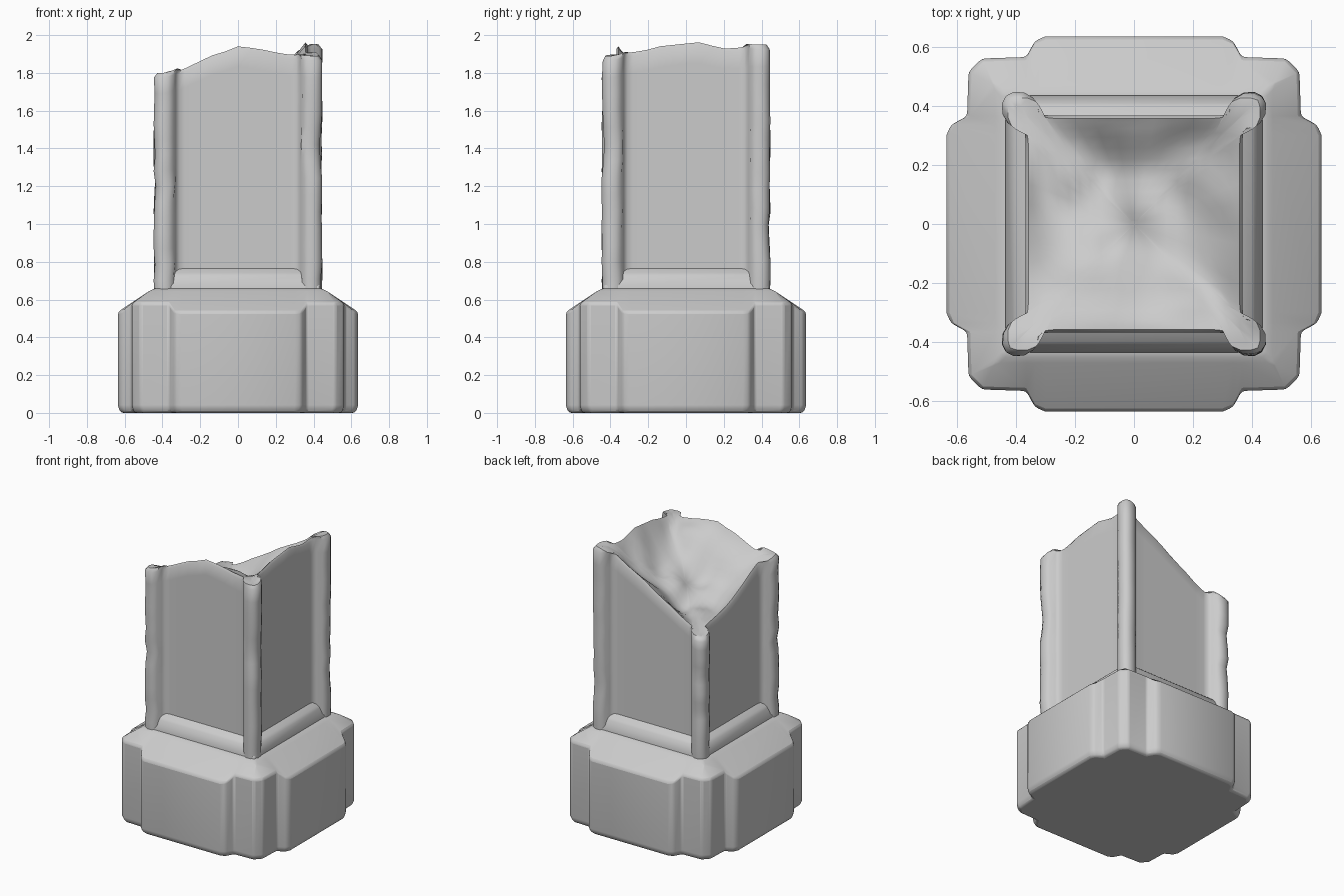
import bpy, bmesh, math
from mathutils import Vector, noise

if "Cube" in bpy.data.objects:
    bpy.data.objects.remove(bpy.data.objects["Cube"])


def quad_symmetric(points):
    """Repeat a quarter outline four times around z."""
    out = []
    for k in range(4):
        c, s = round(math.cos(k * math.pi / 2)), round(math.sin(k * math.pi / 2))
        out += [(x * c - y * s, x * s + y * c) for x, y in points]
    return out


def loft(name, rings, bevel=0.0, angle=40):
    """Skin a stack of rings, closing both ends."""
    bm = bmesh.new()
    loops = [[bm.verts.new(p) for p in r] for r in rings]
    n = len(loops[0])
    for a, b in zip(loops, loops[1:]):
        for i in range(n):
            j = (i + 1) % n
            bm.faces.new((a[i], a[j], b[j], b[i]))
    bm.faces.new(loops[0][::-1])
    bm.faces.new(loops[-1])
    bmesh.ops.remove_doubles(bm, verts=bm.verts, dist=0.0005)
    bmesh.ops.recalc_face_normals(bm, faces=bm.faces)
    me = bpy.data.meshes.new(name)
    bm.to_mesh(me)
    bm.free()
    ob = bpy.data.objects.new(name, me)
    bpy.context.collection.objects.link(ob)
    if bevel:
        m = ob.modifiers.new("soft_edges", 'BEVEL')
        m.width, m.segments, m.limit_method = bevel, 2, 'ANGLE'
        m.angle_limit = math.radians(25)
    bpy.ops.object.select_all(action='DESELECT')
    ob.select_set(True)
    bpy.context.view_layer.objects.active = ob
    bpy.ops.object.shade_smooth_by_angle(angle=math.radians(angle))
    return ob


def interp(keys, t):
    for (t0, z0), (t1, z1) in zip(keys, keys[1:]):
        if t <= t1:
            return z0 + (z1 - z0) * (t - t0) / (t1 - t0)
    return keys[-1][1]


# Broken rim heights along each face
FRONT = [(-1, 1.80), (-.8, 1.83), (-.4, 1.92), (0, 1.975), (.35, 1.95), (.75, 1.90), (1, 1.89)]
RIGHT = [(-1, 1.89), (-.7, 1.93), (-.3, 1.97), (.1, 2.0), (.5, 1.96), (1, 1.95)]
BACK = [(-1, 1.52), (-.75, 1.56), (0, 1.74), (.75, 1.90), (1, 1.95)]
LEFT = [(-1, 1.80), (-.75, 1.76), (0, 1.63), (.75, 1.54), (1, 1.52)]


def fracture(x, y):
    """Blend the four rims and scoop out the middle."""
    u, v = (max(-1, min(1, c / 0.38)) for c in (x, y))
    a, b = (u + 1) / 2, (v + 1) / 2
    edge = ((1 - b) * interp(FRONT, u) + b * interp(BACK, u)
            + (1 - a) * interp(LEFT, v) + a * interp(RIGHT, v))
    corner = (1 - a) * ((1 - b) * 1.80 + b * 1.52) + a * ((1 - b) * 1.89 + b * 1.95)
    bowl = (1 - u * u) * (1 - v * v)
    rough = 0.06 * noise.noise(Vector((x * 6, y * 6, 3.1))) * min(1, bowl * 3)
    return edge - corner - 0.24 * bowl + rough


# Plinth: stepped square plan with sloping shoulders
plan = quad_symmetric([(.635, -.30), (.635, .30), (.62, .335), (.565, .365),
                       (.56, .515), (.515, .56), (.365, .565), (.335, .62)])


def plinth_ring(inset, z, limit=9.0):
    ring = []
    for x, y in plan:
        p = [math.copysign(min(abs(c) * (1 - inset), limit), c) for c in (x, y)]
        lift = 0.045 if z > .4 and limit > 1 and max(abs(x), abs(y)) < .6 else 0
        ring.append((p[0], p[1], z + lift))
    return ring


loft("plinth", [plinth_ring(.025, 0), plinth_ring(0, .03), plinth_ring(0, .535),
                plinth_ring(0, .645, .47), plinth_ring(0, .66, .44)], bevel=.012)

# Sloped footing under the panels
loft("shaft_footing", [[(s * r, t * r, z) for s, t in ((1, -1), (1, 1), (-1, 1), (-1, -1))]
                       for r, z in ((.435, .62), (.435, .67), (.405, .735), (.36, .77))],
     bevel=.01)

# Shaft: recessed panels between rounded corner ribs, broken at the top
panel = [(.367, i * .28 / 4) for i in range(-4, 5)]
rib = [(.37, .31), (.388, .33), (.425, .34), (.442, .37), (.443, .405), (.43, .43)]
outline = quad_symmetric(panel + rib + [(y, x) for x, y in rib[::-1]])


def shaft_ring(t):
    ring = []
    for x, y in outline:
        w = 1.0
        if max(abs(x), abs(y)) > .4:
            w += .035 * noise.noise(Vector((x * 3, y * 3, t * 9))) * (0 < t)
        w = min(w, 1.008)
        ring.append((x * w, y * w, .62 + t * (fracture(x, y) - .025 - .62)))
    return ring


def top_ring(s):
    ring = []
    for x, y in outline:
        # Ribs draw back to a square as the rings shrink
        k = min(1, (1 - s) / .25)
        lim = .445 + (.37 - .445) * k
        px, py = (math.copysign(min(abs(c), lim), c) * s for c in (x, y))
        ring.append((px, py, fracture(px, py)))
    return ring


loft("broken_shaft", [shaft_ring(i / 14) for i in range(15)]
     + [top_ring(s) for s in (.975, .94, .88, .8, .7, .6, .5, .4, .3, .2, .1, .03)], angle=50)
